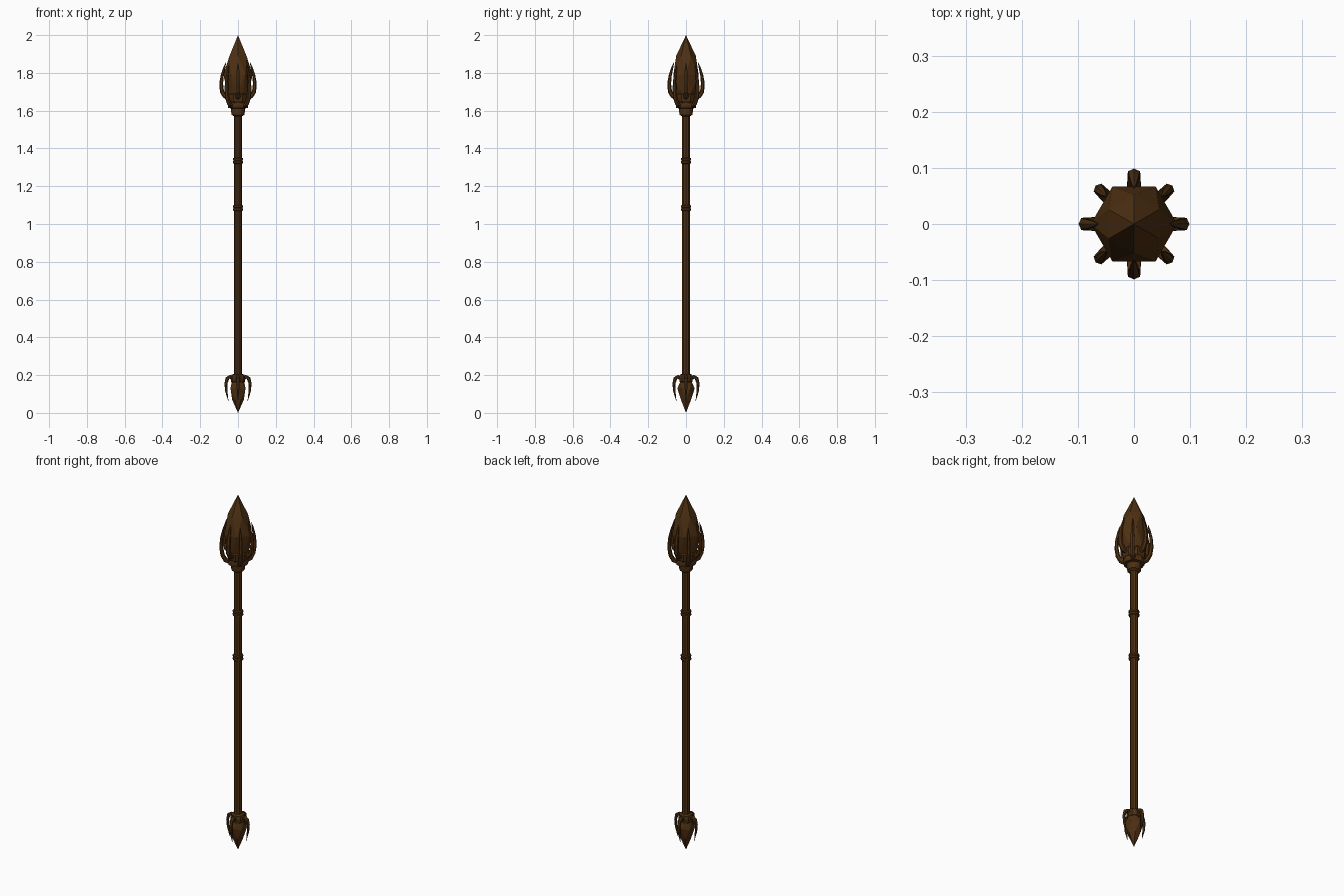
import bpy, bmesh, math
from mathutils import Vector

if "Cube" in bpy.data.objects:
    bpy.data.objects.remove(bpy.data.objects["Cube"])

brown = bpy.data.materials.new("dark brown")
brown.diffuse_color = (0.075, 0.029, 0.006, 1)
brown.use_nodes = True
brown.node_tree.nodes["Principled BSDF"].inputs["Base Color"].default_value = brown.diffuse_color


def finish(name, bm):
    bmesh.ops.remove_doubles(bm, verts=bm.verts, dist=1e-5)
    bmesh.ops.recalc_face_normals(bm, faces=bm.faces)
    me = bpy.data.meshes.new(name)
    bm.to_mesh(me)
    bm.free()
    me.materials.append(brown)
    ob = bpy.data.objects.new(name, me)
    bpy.context.collection.objects.link(ob)


def bridge(bm, rings):
    for a, b in zip(rings, rings[1:]):
        n = len(a)
        for i in range(n):
            bm.faces.new((a[i], a[(i + 1) % n], b[(i + 1) % n], b[i]))
    bm.faces.new(rings[0])
    bm.faces.new(rings[-1])


def lathe(name, profile, sides, phase=0.0):
    """profile: (radius, z) pairs from bottom to top"""
    bm = bmesh.new()
    rings = []
    for r, z in profile:
        rings.append([bm.verts.new((r * math.cos(phase + math.tau * i / sides),
                                    r * math.sin(phase + math.tau * i / sides), z))
                      for i in range(sides)])
    bridge(bm, rings)
    finish(name, bm)


def crystal(name, rings_in, sides, bottom, top):
    """Faceted gem: convex hull of staggered rings and end points"""
    bm = bmesh.new()
    bm.verts.new((0, 0, bottom))
    bm.verts.new((0, 0, top))
    for k, (r, z) in enumerate(rings_in):
        for i in range(sides):
            a = math.tau * (i + 0.5 * (k % 2)) / sides
            bm.verts.new((r * math.cos(a), r * math.sin(a), z))
    bmesh.ops.convex_hull(bm, input=bm.verts)
    bmesh.ops.dissolve_limit(bm, angle_limit=0.05, verts=bm.verts, edges=bm.edges)
    finish(name, bm)


def claws(name, path, angles):
    """path: (radius, z, half thickness, half width) swept in a radial plane"""
    bm = bmesh.new()
    for deg in angles:
        a = math.radians(deg)
        out, side = Vector((math.cos(a), math.sin(a), 0)), Vector((-math.sin(a), math.cos(a), 0))
        rings = []
        for k, (r, z, t, w) in enumerate(path):
            p, q = path[max(k - 1, 0)], path[min(k + 1, len(path) - 1)]
            d = Vector((q[0] - p[0], q[1] - p[1])).normalized()
            nrm = out * d.y - Vector((0, 0, 1)) * d.x
            c = out * r + Vector((0, 0, z))
            rings.append([bm.verts.new(c + nrm * t * math.cos(math.tau * i / 6)
                                       + side * w * math.sin(math.tau * i / 6)) for i in range(6)])
        bridge(bm, rings)
    finish(name, bm)


CARDINAL, DIAGONAL = (0, 90, 180, 270), (45, 135, 225, 315)

# Shaft and its grip rings
lathe("shaft", [(0.021, 0.17), (0.021, 1.60)], 10)
for i, z in enumerate((1.085, 1.335)):
    lathe(f"grip_ring_{i}", [(0.02, z - 0.017), (0.027, z - 0.013), (0.027, z - 0.005),
                             (0.023, z), (0.027, z + 0.005), (0.027, z + 0.013),
                             (0.02, z + 0.017)], 12)

# Collar and socket under the head
lathe("head_collar", [(0.021, 1.57), (0.034, 1.578), (0.037, 1.60), (0.037, 1.612),
                      (0.052, 1.614), (0.054, 1.63), (0.052, 1.645), (0.03, 1.66)], 12)
lathe("head_socket", [(0.045, 1.63), (0.058, 1.65), (0.062, 1.685), (0.05, 1.70)], 8, math.pi / 8)

# Faceted head point with its two sets of claws
crystal("head_point", [(0.042, 1.63), (0.06, 1.70), (0.077, 1.79), (0.052, 1.89)], 6, 1.61, 2.0)
claws("head_long_claws", [(0.045, 1.668, 0.012, 0.013), (0.070, 1.677, 0.012, 0.014),
                          (0.085, 1.700, 0.011, 0.013), (0.089, 1.745, 0.010, 0.012),
                          (0.083, 1.79, 0.008, 0.010), (0.072, 1.83, 0.005, 0.006),
                          (0.063, 1.857, 0.0006, 0.0006)], CARDINAL)
claws("head_low_claws", [(0.045, 1.625, 0.011, 0.013), (0.064, 1.635, 0.012, 0.013),
                         (0.080, 1.665, 0.011, 0.012), (0.087, 1.71, 0.010, 0.011),
                         (0.085, 1.76, 0.008, 0.009), (0.076, 1.81, 0.005, 0.006),
                         (0.069, 1.84, 0.0006, 0.0006)], DIAGONAL)

# Faceted foot point with collar and downward claws
lathe("foot_collar", [(0.025, 0.155), (0.036, 0.165), (0.038, 0.185), (0.034, 0.202),
                      (0.02, 0.207)], 10)
crystal("foot_point", [(0.032, 0.17), (0.046, 0.13), (0.031, 0.07)], 6, 0.0, 0.18)
claws("foot_claws", [(0.026, 0.180, 0.010, 0.011), (0.042, 0.192, 0.010, 0.011),
                     (0.057, 0.182, 0.010, 0.010), (0.064, 0.155, 0.008, 0.009),
                     (0.062, 0.115, 0.006, 0.007), (0.051, 0.062, 0.0006, 0.0006)], CARDINAL)
